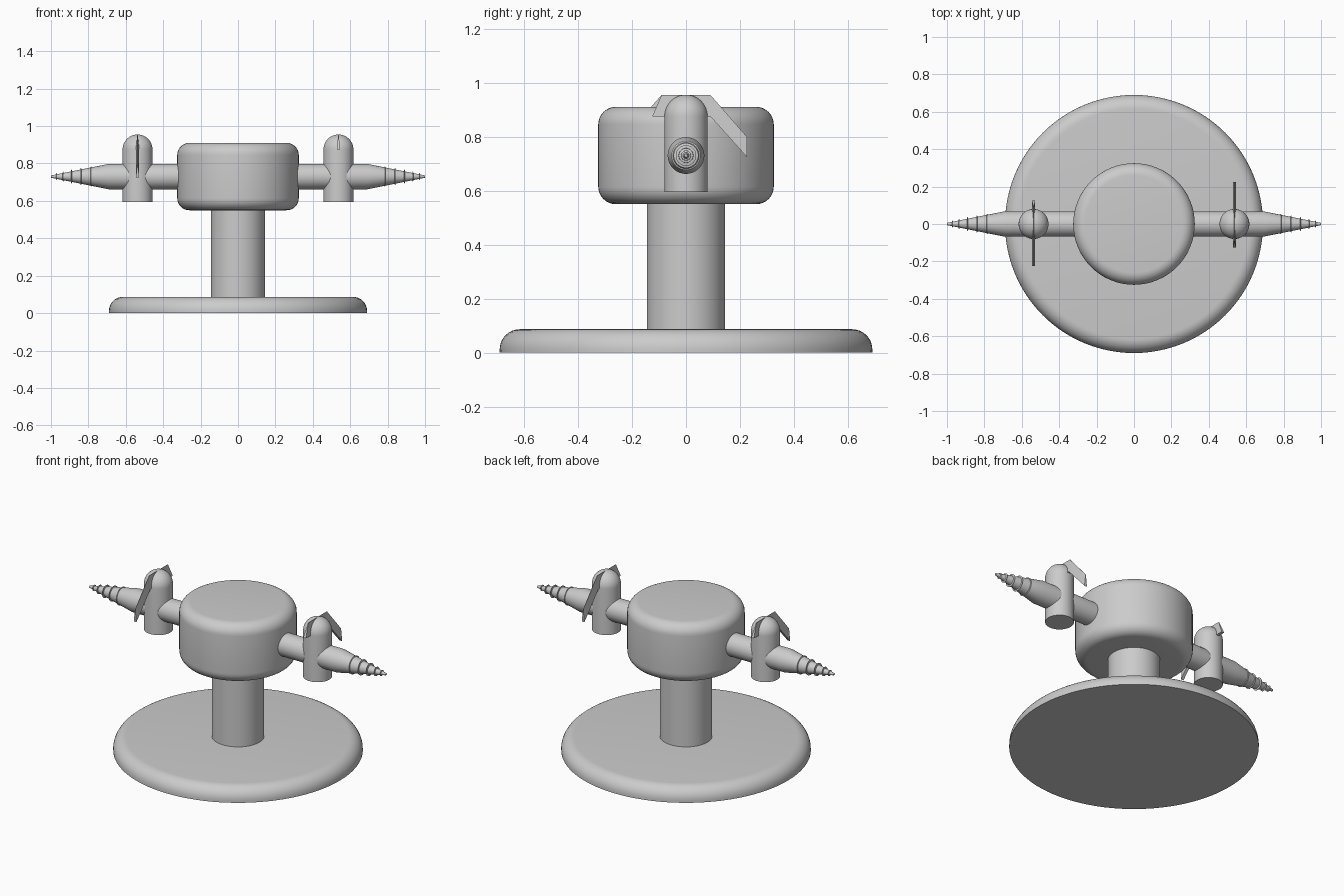
import bpy, bmesh, math
from mathutils import Matrix

if "Cube" in bpy.data.objects:
    bpy.data.objects.remove(bpy.data.objects["Cube"])


def finish(name, bm, matrix=None, angle=35):
    if matrix is not None:
        bm.transform(matrix)
    bmesh.ops.recalc_face_normals(bm, faces=bm.faces)
    mesh = bpy.data.meshes.new(name)
    bm.to_mesh(mesh)
    bm.free()
    obj = bpy.data.objects.new(name, mesh)
    bpy.context.collection.objects.link(obj)
    bpy.ops.object.select_all(action='DESELECT')
    obj.select_set(True)
    bpy.context.view_layer.objects.active = obj
    bpy.ops.object.shade_smooth_by_angle(angle=math.radians(angle))
    return obj


def lathe(name, profile, segs=64, matrix=None):
    """Turn (radius, height) points around z; open ends are capped."""
    bm = bmesh.new()
    rings = []
    for r, z in profile:
        if r < 1e-5:
            rings.append([bm.verts.new((0, 0, z))])
        else:
            rings.append([bm.verts.new((r * math.cos(2 * math.pi * i / segs),
                                        r * math.sin(2 * math.pi * i / segs), z))
                          for i in range(segs)])
    for a, b in zip(rings, rings[1:]):
        for i in range(segs):
            j = (i + 1) % segs
            if len(b) == 1:
                bm.faces.new((a[i], a[j], b[0]))
            else:
                bm.faces.new((a[i], a[j], b[j], b[i]))
    for ring in (rings[0], rings[-1]):
        if len(ring) > 1:
            bm.faces.new(ring)
    return finish(name, bm, matrix)


def arc(cr, cz, rad, start, end, n=8):
    """Profile points along a circular arc, angles in degrees."""
    return [(cr + rad * math.cos(math.radians(start + (end - start) * k / n)),
             cz + rad * math.sin(math.radians(start + (end - start) * k / n)))
            for k in range(n + 1)]


# Round base, pillar and rounded drum head
lathe("base", [(0.69, 0.0)] + arc(0.615, 0.012, 0.075, 0, 90), 96)
lathe("pillar", [(0.145, 0.05), (0.145, 0.6)])
lathe("drum_head", arc(0.26, 0.615, 0.065, -90, 0) + arc(0.26, 0.845, 0.065, 0, 90))

# Arm profile along its axis: shaft, tapering spike with thin ridges
ARM_Z, SHAFT, TIP = 0.73, 0.068, 0.006
CONE_START = 0.69


def cone_radius(x):
    return SHAFT + (TIP - SHAFT) * (x - CONE_START) / (1.0 - CONE_START)


arm_profile = [(SHAFT, 0.2), (SHAFT, CONE_START)]
for x, r in ((0.785, 0.054), (0.84, 0.046), (0.89, 0.038), (0.935, 0.027), (0.97, 0.018)):
    arm_profile += [(cone_radius(x - 0.003), x - 0.003), (r, x - 0.001),
                    (r, x + 0.001), (cone_radius(x + 0.003), x + 0.003)]
arm_profile.append((TIP, 1.0))

# Lever outline in the y-z plane: (y, z, half thickness), sharp on the upper edge
lever_outer = [(-0.09, 0.955, 0.001), (0.09, 0.955, 0.001), (0.225, 0.80, 0.001)]
lever_inner = [(-0.125, 0.875, 0.009), (0.09, 0.875, 0.009), (0.225, 0.725, 0.009)]


def lever(name, matrix):
    bm = bmesh.new()
    rows = []
    for o, i in zip(lever_outer, lever_inner):
        rows.append([bm.verts.new((s * p[2], p[0], p[1]))
                     for p, s in ((o, -1), (o, 1), (i, 1), (i, -1))])
    for a, b in zip(rows, rows[1:]):
        for k in range(4):
            m = (k + 1) % 4
            bm.faces.new((a[k], a[m], b[m], b[k]))
    bm.faces.new(rows[0])
    bm.faces.new(rows[-1])
    return finish(name, bm, matrix, 20)


# Two identical sides, half a turn apart
for side, turn in (("right", 0), ("left", math.pi)):
    spin = Matrix.Rotation(turn, 4, 'Z')
    lathe(side + "_spiked_arm", arm_profile, 40,
          spin @ Matrix.Translation((0, 0, ARM_Z)) @ Matrix.Rotation(math.pi / 2, 4, 'Y'))
    lathe(side + "_valve_body", [(0.08, 0.595)] + arc(0, 0.875, 0.08, 0, 89.99, 12)[:-1] + [(0, 0.955)],
          40, spin @ Matrix.Translation((0.537, 0, 0)))
    lever(side + "_lever", spin @ Matrix.Translation((0.537, 0, 0)))
